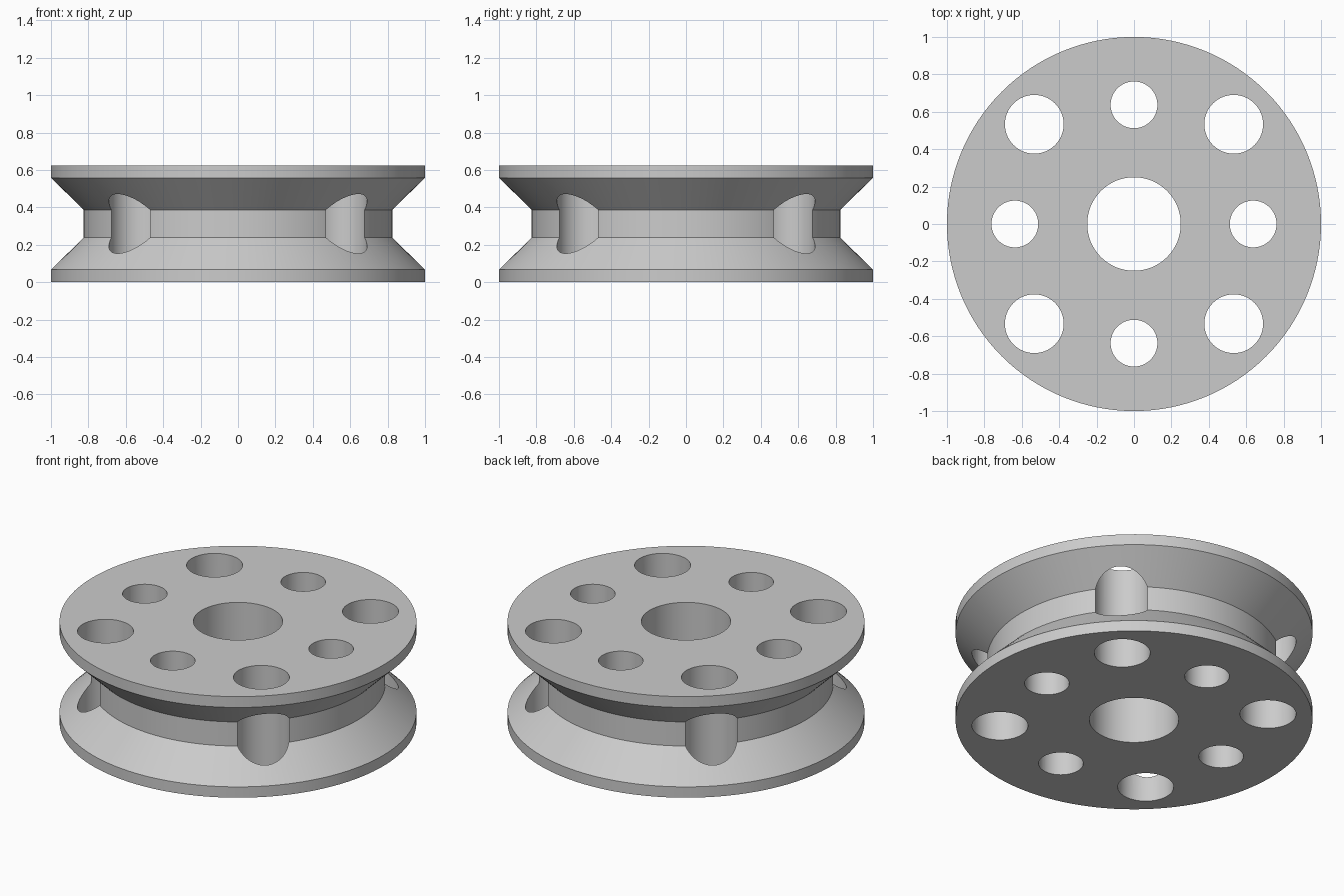
import bpy, bmesh
from math import cos, sin, pi, radians

cube = bpy.data.objects.get("Cube")
if cube:
    bpy.data.objects.remove(cube, do_unlink=True)

HEIGHT = 0.625

grey = bpy.data.materials.new("plain grey")
grey.use_nodes = True
colour = (0.6, 0.6, 0.6, 1)
grey.diffuse_color = colour
grey.node_tree.nodes["Principled BSDF"].inputs["Base Color"].default_value = colour


def lathe(name, profile, segments):
    """Solid of revolution about z, capped at both ends."""
    bm = bmesh.new()
    rings = [[bm.verts.new((r * cos(2 * pi * i / segments), r * sin(2 * pi * i / segments), z))
              for i in range(segments)] for r, z in profile]
    for low, high in zip(rings, rings[1:]):
        for i in range(segments):
            j = (i + 1) % segments
            bm.faces.new((low[i], low[j], high[j], high[i]))
    bm.faces.new(rings[0][::-1])
    bm.faces.new(rings[-1])
    mesh = bpy.data.meshes.new(name)
    bm.to_mesh(mesh)
    bm.free()
    mesh.materials.append(grey)
    obj = bpy.data.objects.new(name, mesh)
    bpy.context.collection.objects.link(obj)
    return obj


# Wheel body with a flat-bottomed groove between two flanges
half = [(1, 0), (1, 0.067), (0.825, 0.238)]
wheel = lathe("grooved_wheel", half + [(r, HEIGHT - z) for r, z in reversed(half)], 128)

# Bores: centre, four small on the axes, four large on the diagonals
bores = [(0, 0, 0.25)]
for k in range(4):
    a = k * pi / 2
    bores.append((0.637 * cos(a), 0.637 * sin(a), 0.125))
    a += pi / 4
    bores.append((0.754 * cos(a), 0.754 * sin(a), 0.157))

# Cut every bore right through; the large ones break into the groove
bpy.context.view_layer.objects.active = wheel
for x, y, radius in bores:
    cutter = lathe("bore_cutter", [(radius, -0.1), (radius, HEIGHT + 0.1)], 64)
    cutter.location = (x, y, 0)
    cutter.hide_render = True
    cut = wheel.modifiers.new("bore", 'BOOLEAN')
    cut.operation = 'DIFFERENCE'
    cut.solver = 'EXACT'
    cut.object = cutter
    bpy.ops.object.modifier_apply(modifier=cut.name)
    bpy.data.objects.remove(cutter, do_unlink=True)

# Smooth walls with crisp rims
bpy.ops.object.select_all(action='DESELECT')
wheel.select_set(True)
bpy.ops.object.shade_smooth_by_angle(angle=radians(30))
